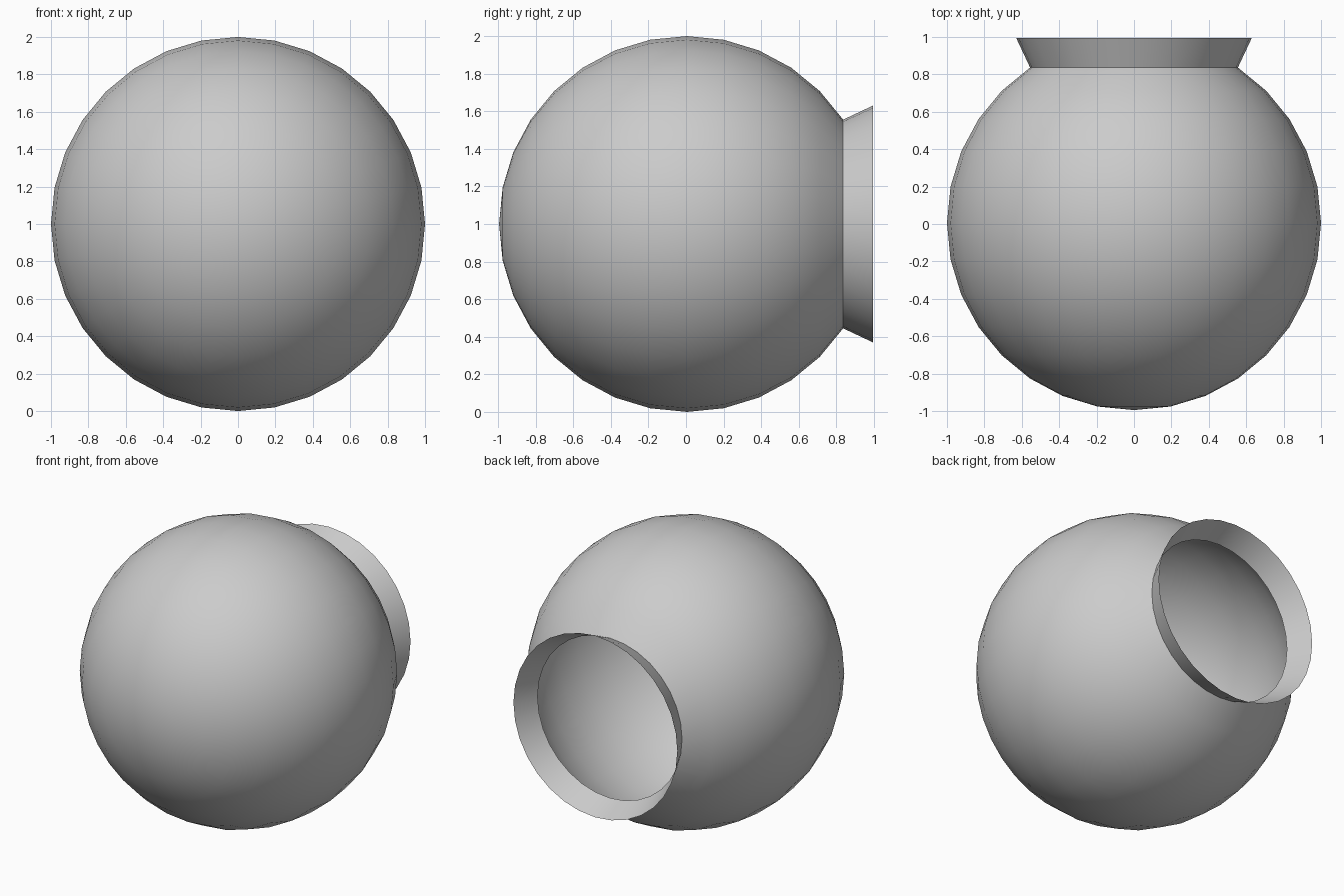
import bpy, bmesh, math
from mathutils import Matrix

if "Cube" in bpy.data.objects:
    bpy.data.objects.remove(bpy.data.objects["Cube"])

CENTRE_Y = 0.005
RIM_Y, RIM_RADIUS = 0.995, 0.63

# Round bowl: sphere with its poles along y
bm = bmesh.new()
bmesh.ops.create_uvsphere(bm, u_segments=32, v_segments=16, radius=1,
                          matrix=Matrix.Rotation(math.radians(90), 4, 'X'))

# Open the back by removing the cap above the third ring
mouth_y = math.cos(math.radians(33.75))
bmesh.ops.delete(bm, geom=[v for v in bm.verts if v.co.y > mouth_y + 0.01],
                 context='VERTS')

# Flared collar pulled out of the opening
mouth = [e for e in bm.edges if e.is_boundary]
collar = bmesh.ops.extrude_edge_only(bm, edges=mouth)["geom"]
flare = RIM_RADIUS / math.sin(math.radians(33.75))
for v in collar:
    if isinstance(v, bmesh.types.BMVert):
        v.co.x *= flare
        v.co.z *= flare
        v.co.y = RIM_Y - CENTRE_Y

bmesh.ops.recalc_face_normals(bm, faces=bm.faces)
if sum(f.normal.dot(f.calc_center_median()) for f in bm.faces) < 0:
    bmesh.ops.reverse_faces(bm, faces=bm.faces)

mesh = bpy.data.meshes.new("round_bowl")
bm.to_mesh(mesh)
bm.free()
bowl = bpy.data.objects.new("round_bowl", mesh)
bowl.location = (0, CENTRE_Y, 1)
bpy.context.collection.objects.link(bowl)

# Smooth wall with a crisp crease at the collar
bpy.context.view_layer.objects.active = bowl
bowl.select_set(True)
bpy.ops.object.shade_smooth_by_angle(angle=math.radians(30))
